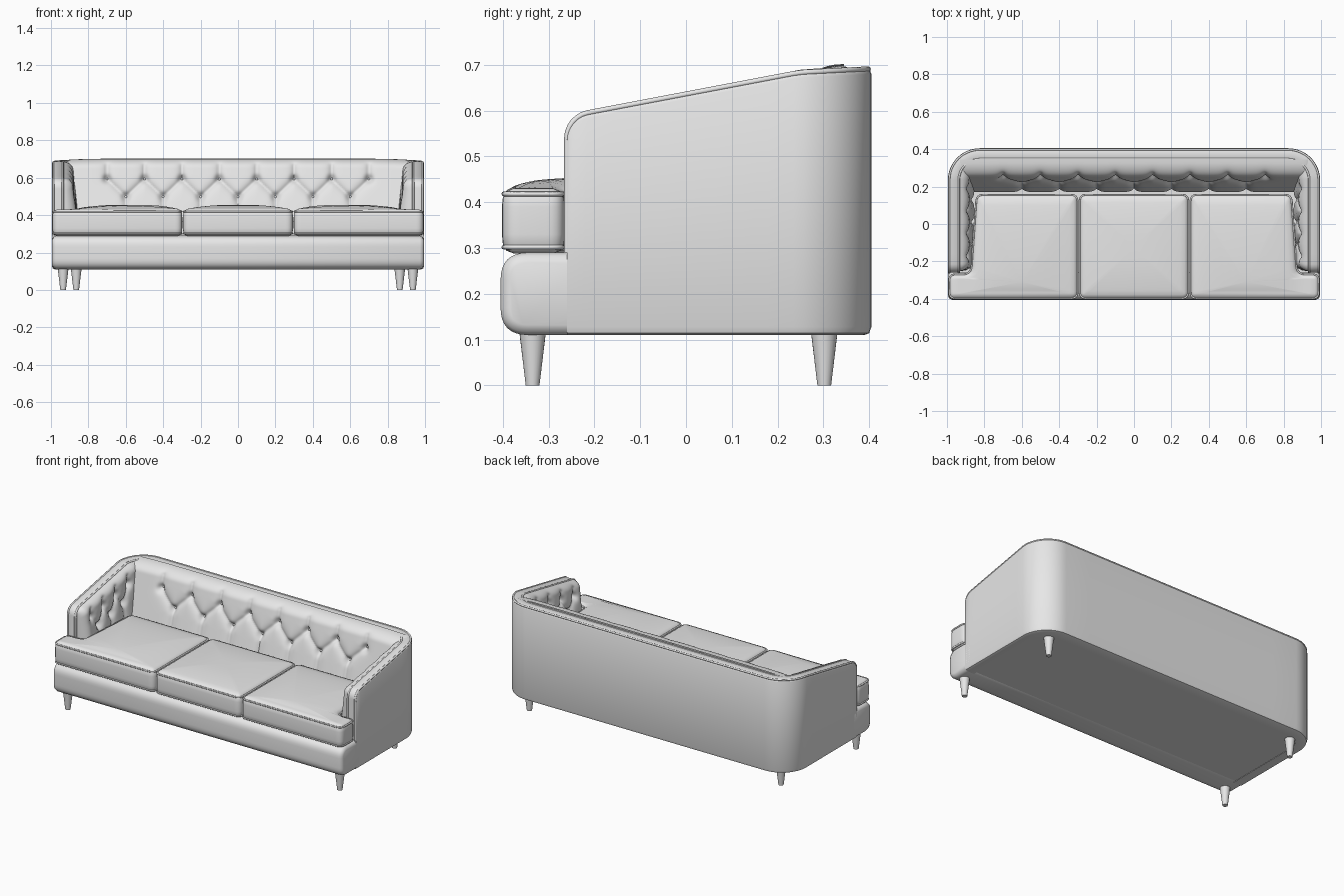
import bpy, bmesh, math
from mathutils import Vector

if "Cube" in bpy.data.objects:
    bpy.data.objects.remove(bpy.data.objects["Cube"])

grey = bpy.data.materials.new("grey_upholstery")
grey.diffuse_color = (0.8, 0.8, 0.8, 1)
grey.use_nodes = True
grey.node_tree.nodes["Principled BSDF"].inputs["Base Color"].default_value = grey.diffuse_color


def finish(name, bm, angle=50, recalc=True):
    if recalc:
        bmesh.ops.recalc_face_normals(bm, faces=bm.faces)
    me = bpy.data.meshes.new(name)
    bm.to_mesh(me)
    bm.free()
    ob = bpy.data.objects.new(name, me)
    bpy.context.collection.objects.link(ob)
    me.materials.append(grey)
    bpy.context.view_layer.objects.active = ob
    ob.select_set(True)
    bpy.ops.object.shade_smooth_by_angle(angle=math.radians(angle))
    ob.select_set(False)
    return ob


def skin(name, rows, ring=True, caps=True, flip=False, angle=50):
    """Join rows of points with quads; ring closes each row, caps fill the ends."""
    bm = bmesh.new()
    vs = [[bm.verts.new(p) for p in r] for r in rows]
    n = len(rows[0])
    for a, b in zip(vs, vs[1:]):
        for j in range(n if ring else n - 1):
            k = (j + 1) % n
            f = (a[j], b[j], b[k], a[k])
            bm.faces.new(f[::-1] if flip else f)
    if caps:
        bm.faces.new(vs[0])
        bm.faces.new(vs[-1])
    return finish(name, bm, angle, recalc=ring)


def rounded(corners, r, n=6):
    """Closed 2D outline with rounded corners."""
    out = []
    for i, c in enumerate(corners):
        c = Vector(c)
        a = c + (Vector(corners[i - 1]) - c).normalized() * r
        b = c + (Vector(corners[(i + 1) % len(corners)]) - c).normalized() * r
        for k in range(n + 1):
            t = k / n
            out.append(a * (1 - t) ** 2 + c * 2 * t * (1 - t) + b * t * t)
    return out


def inset(pts, d):
    """Move a counter-clockwise outline inwards by d."""
    out = []
    for i, p in enumerate(pts):
        t = (pts[(i + 1) % len(pts)] - pts[i - 1]).normalized()
        out.append(p + Vector((-t.y, t.x)) * d)
    return out


def tube(name, pts, r, cyclic=False):
    cu = bpy.data.curves.new(name, 'CURVE')
    cu.dimensions = '3D'
    cu.bevel_depth, cu.bevel_resolution, cu.use_fill_caps = r, 2, True
    sp = cu.splines.new('POLY')
    sp.points.add(len(pts) - 1)
    for q, p in zip(sp.points, pts):
        q.co = (*p, 1)
    sp.use_cyclic_u = cyclic
    sp.use_smooth = True
    cu.materials.append(grey)
    ob = bpy.data.objects.new(name, cu)
    bpy.context.collection.objects.link(ob)
    bpy.context.view_layer.objects.active = ob
    ob.select_set(True)
    bpy.ops.object.convert(target='MESH')
    ob.select_set(False)


def quarter(t):
    return math.sqrt(max(0, 1 - (1 - min(max(t, 0), 1)) ** 2))


def top_z(y):
    """Sloping height of the arms and back, rounded off at the front."""
    z = 0.598 + (y + 0.215) * 0.19 if y < 0.25 else 0.686 + (y - 0.25) * 0.05
    return z - 0.045 * (1 - quarter((y + 0.26) / 0.045))


# Outer shell: U-shaped path swept with a flat-topped wall section
half = [(0.995, -0.26 + 0.045 * (1 - math.cos(k * math.pi / 12)), -1, 0) for k in range(7)]
half += [(0.995, -0.215 + 0.45 * k / 8, -1, 0) for k in range(1, 8)]
for k in range(13):
    c, s = math.cos(k * math.pi / 24), math.sin(k * math.pi / 24)
    half.append((0.825 + 0.17 * c, 0.235 + 0.17 * s, -c, -s))
half += [(0.825 - 0.165 * k, 0.405, 0, -1) for k in range(1, 5)]
path = half + [(-x, y, -nx, ny) for x, y, nx, ny in reversed(half)]


def wall(st, d, z):
    return (st[0] + st[2] * d, st[1] + st[3] * d, z)


rows = []
for st in path:
    t = top_z(st[1])
    section = [(0.016, 0.11), (0.005, 0.114), (0, 0.128), (0, t - 0.014), (0.004, t - 0.004),
               (0.013, t), (0.052, t), (0.061, t - 0.004), (0.065, t - 0.014), (0.065, 0.11)]
    rows.append([wall(st, d, z) for d, z in section])
skin("arm_and_back_shell", rows)

# Piping along both edges of the rim and down the arm fronts
for label, d in (("outer", 0.007), ("inner", 0.058)):
    pts = [wall(st, d, top_z(st[1]) - 0.003) for st in path]
    a, b = wall(path[0], d, 0.29), wall(path[-1], d, 0.29)
    tube(f"{label}_rim_piping", [a] + pts + [b], 0.006)

# Seat deck, and the rounded front rail
skin("seat_deck", [[wall(st, 0.03, z) for st in path] for z in (0.112, 0.3)])
rail = rounded([(-0.405, 0.11), (-0.2, 0.11), (-0.2, 0.29), (-0.405, 0.29)], 0.06, 8)
rail_rows = []
for x, d in ((-0.995, 0.022), (-0.988, 0.007), (-0.973, 0), (0.973, 0), (0.988, 0.007), (0.995, 0.022)):
    rail_rows.append([(x, p.x, p.y) for p in inset(rail, d)])
skin("front_rail", rail_rows)


# Seat cushions, the outer two reaching round the arm fronts
def cushion(name, corners, centre, xr, sign=1):
    line = rounded(corners, 0.04)
    c = Vector(centre)
    mid, hw = (xr[0] + xr[1]) / 2, (xr[1] - xr[0]) / 2

    def crown(p):
        u, v = (p.x - mid) / hw, (p.y + 0.125) / 0.275
        return 0.024 * max(0, 1 - abs(u) ** 2.5) ** 0.7 * max(0, 1 - abs(v) ** 3) ** 0.7
    rows = []
    for d, z in ((0.026, 0.288), (0.01, 0.294), (0.002, 0.308), (0, 0.33), (0, 0.39),
                 (0.002, 0.41), (0.01, 0.424), (0.024, 0.43)):
        rows.append([(sign * p.x, p.y, z + (crown(p) if z > 0.4 else 0)) for p in inset(line, d)])
    inner = inset(line, 0.024)
    for s in (0.92, 0.82, 0.7, 0.55, 0.4, 0.25, 0.1, 0.02):
        ps = [c + (p - c) * s for p in inner]
        rows.append([(sign * p.x, p.y, 0.431 + crown(p)) for p in ps])
    skin(name, rows)
    for label, z in (("lower", 0.302), ("upper", 0.418)):
        tube(f"{name}_{label}_piping",
             [(sign * p.x, p.y, z + (crown(p) if z > 0.4 else 0)) for p in inset(line, 0.004)], 0.005, True)


cushion("middle_cushion", [(-0.294, -0.402), (0.294, -0.402), (0.294, 0.16), (-0.294, 0.16)],
        (0, -0.125), (-0.294, 0.294))
ell = [(0.298, -0.402), (0.992, -0.402), (0.992, -0.265), (0.875, -0.265), (0.845, 0.16), (0.298, 0.16)]
for side, sign in (("right", 1), ("left", -1)):
    cushion(f"{side}_cushion", ell, (0.6, -0.31), (0.298, 0.87), sign)


# Tufted padding: creases run between two staggered rows of buttons
def tufting(upper, lower, step, d1, d2, depth):
    seg = [((u, 0.035), (u, d1)) for u in upper] + [((u, d2), (u, depth)) for u in lower]
    seg += [((u, d1), (w, d2)) for u in upper for w in lower if abs(u - w) < step * 0.6]
    seg = [(Vector(a), Vector(b)) for a, b in seg]
    buttons = [(u, d1) for u in upper] + [(u, d2) for u in lower]

    def puff(u, d):
        p = Vector((u, d))
        near = 1
        for a, b in seg:
            ab = b - a
            t = min(1, max(0, (p - a).dot(ab) / ab.length_squared))
            near = min(near, (p - a - ab * t).length)
        hole = min((p - Vector(b)).length for b in buttons)
        return 0.02 * (1 - math.exp(-near / 0.018)) - 0.022 * math.exp(-(hole / 0.02) ** 2)
    return puff, buttons


def add_buttons(name, places):
    bm = bmesh.new()
    for p in places:
        r = bmesh.ops.create_uvsphere(bm, u_segments=10, v_segments=6, radius=0.009)
        bmesh.ops.translate(bm, verts=r["verts"], vec=p)
    finish(name, bm)


# Back padding
puff, buttons = tufting([-0.7 + 0.2 * k for k in range(8)], [-0.6 + 0.2 * k for k in range(7)],
                        0.2, 0.11, 0.205, 0.34)


def back_point(x, d):
    top = 0.692 + 0.01 * quarter((0.93 - abs(x)) / 0.3)
    return (x, 0.345 - 0.06 * quarter(d / 0.05) - 0.28 * d - puff(x, d) * quarter(d / 0.04), top - d)


skin("tufted_back", [[back_point(-0.93 + 1.86 * i / 230, 0.34 * (j / 44) ** 1.4) for j in range(45)]
                     for i in range(231)], ring=False, caps=False, flip=True, angle=80)
add_buttons("back_buttons", [back_point(*b) for b in buttons])

# Arm padding, mirrored
puff_arm, arm_buttons = tufting([-0.17, -0.05, 0.07, 0.19], [-0.11, 0.01, 0.13], 0.12, 0.085, 0.165, 0.3)


def arm_point(y, d, sign):
    swell = 0.03 * quarter(d / 0.04) + 0.11 * d + puff_arm(y, d) * quarter(d / 0.04)
    swell *= quarter((y + 0.252) / 0.05)
    return (sign * (0.935 - swell), y, top_z(y) - 0.002 - d)


for side, sign in (("right", 1), ("left", -1)):
    skin(f"tufted_{side}_arm",
         [[arm_point(-0.252 + 0.58 * (i / 90) ** 1.2, 0.3 * (j / 36) ** 1.3, sign) for j in range(37)]
          for i in range(91)], ring=False, caps=False, flip=sign < 0, angle=80)
    add_buttons(f"{side}_arm_buttons", [arm_point(*b, sign) for b in arm_buttons])

# Tapered legs, the rear pair set further in
for label, x, y in (("front", 0.935, -0.335), ("rear", 0.865, 0.302)):
    for side, sign in (("right", 1), ("left", -1)):
        ring = [(math.cos(k * math.pi / 12), math.sin(k * math.pi / 12)) for k in range(24)]
        skin(f"{label}_{side}_leg", [[(sign * x + c * r, y + s * r, z) for c, s in ring]
                                     for r, z in ((0.015, 0), (0.029, 0.116))])
